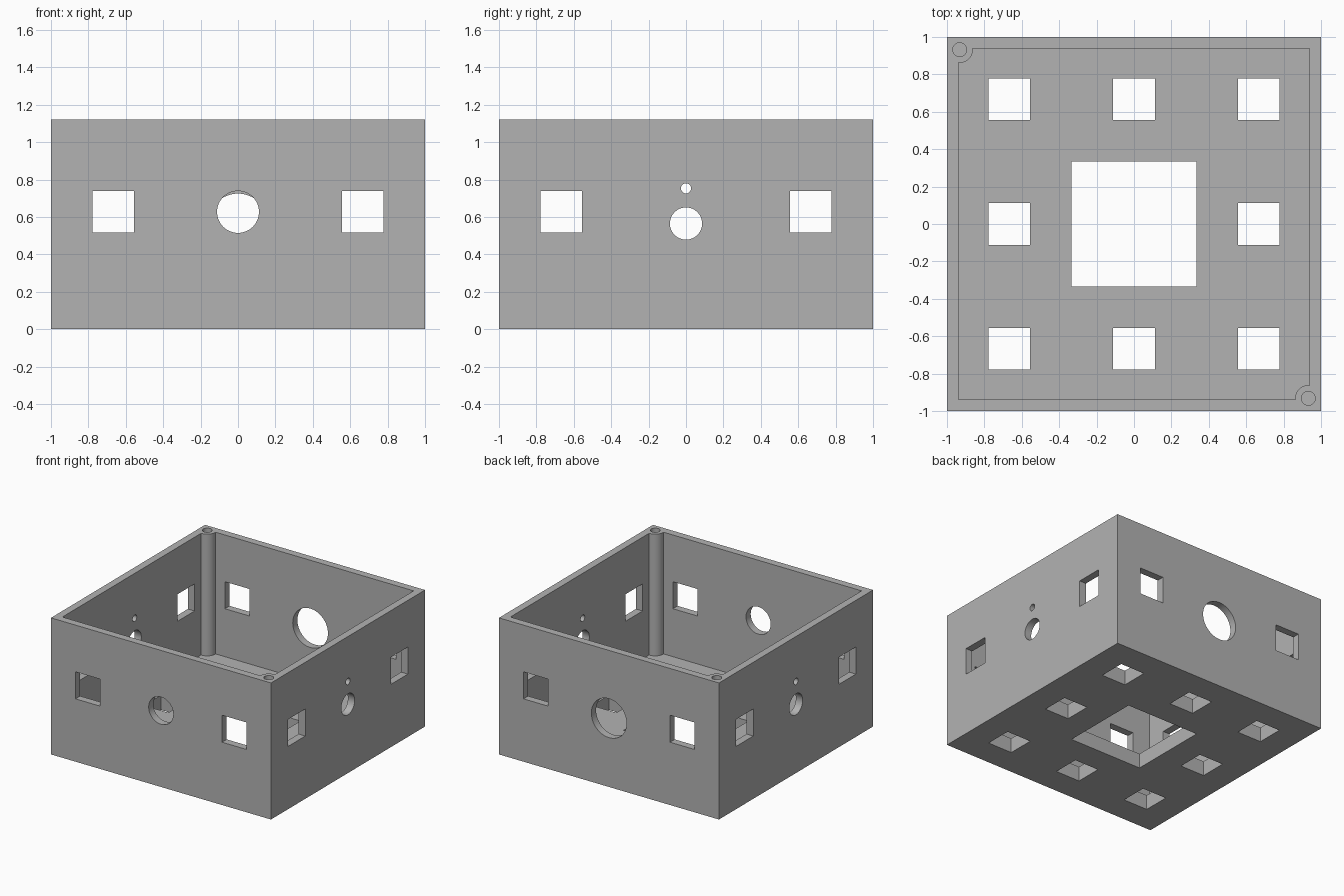
import bpy
from math import pi, radians

if "Cube" in bpy.data.objects:
    bpy.data.objects.remove(bpy.data.objects["Cube"], do_unlink=True)

HEIGHT, WALL, FLOOR = 1.122, 0.061, 0.122
WINDOW, SPACING, WINDOW_Z = 0.222, 0.666, 0.627
POST = 0.932

grey = bpy.data.materials.new("plain grey")
grey.use_nodes = True
grey.diffuse_color = (0.45, 0.45, 0.45, 1)
grey.node_tree.nodes["Principled BSDF"].inputs["Base Color"].default_value = grey.diffuse_color


def block(name, centre, size):
    bpy.ops.mesh.primitive_cube_add(size=1, location=centre)
    obj = bpy.context.object
    obj.name = name
    obj.scale = size
    bpy.ops.object.transform_apply(location=True, rotation=True, scale=True)
    obj.data.materials.append(grey)
    return obj


def rod(name, centre, radius, length, turn=(0, 0, 0)):
    bpy.ops.mesh.primitive_cylinder_add(vertices=64, radius=radius, depth=length,
                                        location=centre, rotation=turn)
    obj = bpy.context.object
    obj.name = name
    bpy.ops.object.transform_apply(location=True, rotation=True, scale=True)
    obj.data.materials.append(grey)
    return obj


def cut(target, cutter):
    mod = target.modifiers.new("cut", 'BOOLEAN')
    mod.operation = 'DIFFERENCE'
    mod.solver = 'EXACT'
    mod.object = cutter
    bpy.context.view_layer.objects.active = target
    bpy.ops.object.modifier_apply(modifier=mod.name)
    bpy.data.objects.remove(cutter, do_unlink=True)


box = block("open_box", (0, 0, HEIGHT / 2), (2, 2, HEIGHT))

# Cavity, leaving two round corner posts standing
inner = 2 - 2 * WALL
cavity = block("cavity", (0, 0, FLOOR + 0.75), (inner, inner, 1.5))
for s in (-1, 1):
    cut(cavity, rod("post", (s * POST, -s * POST, 1), 0.07, 3))
cut(box, cavity)

# Screw holes down the posts
for s in (-1, 1):
    cut(box, rod("screw_hole", (s * POST, -s * POST, FLOOR + 0.75), 0.037, 1.5))

# Square windows through opposite walls
for s in (-1, 1):
    cut(box, block("window", (s * SPACING, 0, WINDOW_Z), (WINDOW, 3, WINDOW)))
    cut(box, block("window", (0, s * SPACING, WINDOW_Z), (3, WINDOW, WINDOW)))

# Floor openings: large centre square ringed by eight small ones
for i in (-1, 0, 1):
    for j in (-1, 0, 1):
        side = WINDOW if i or j else 0.668
        cut(box, block("floor_opening", (i * SPACING, j * SPACING, FLOOR / 2),
                       (side, side, 0.3)))

# Round ports: front, back, and a pair through both sides
cut(box, rod("front_port", (0, -1, WINDOW_Z), 0.112, 0.5, (pi / 2, 0, 0)))
cut(box, rod("back_port", (0, 1, 0.565), 0.16, 0.5, (pi / 2, 0, 0)))
cut(box, rod("side_port", (0, 0, 0.565), 0.086, 3, (0, pi / 2, 0)))
cut(box, rod("side_pinhole", (0, 0, 0.753), 0.027, 3, (0, pi / 2, 0)))

bpy.ops.object.select_all(action='DESELECT')
box.select_set(True)
bpy.context.view_layer.objects.active = box
bpy.ops.object.shade_smooth_by_angle(angle=radians(30))
